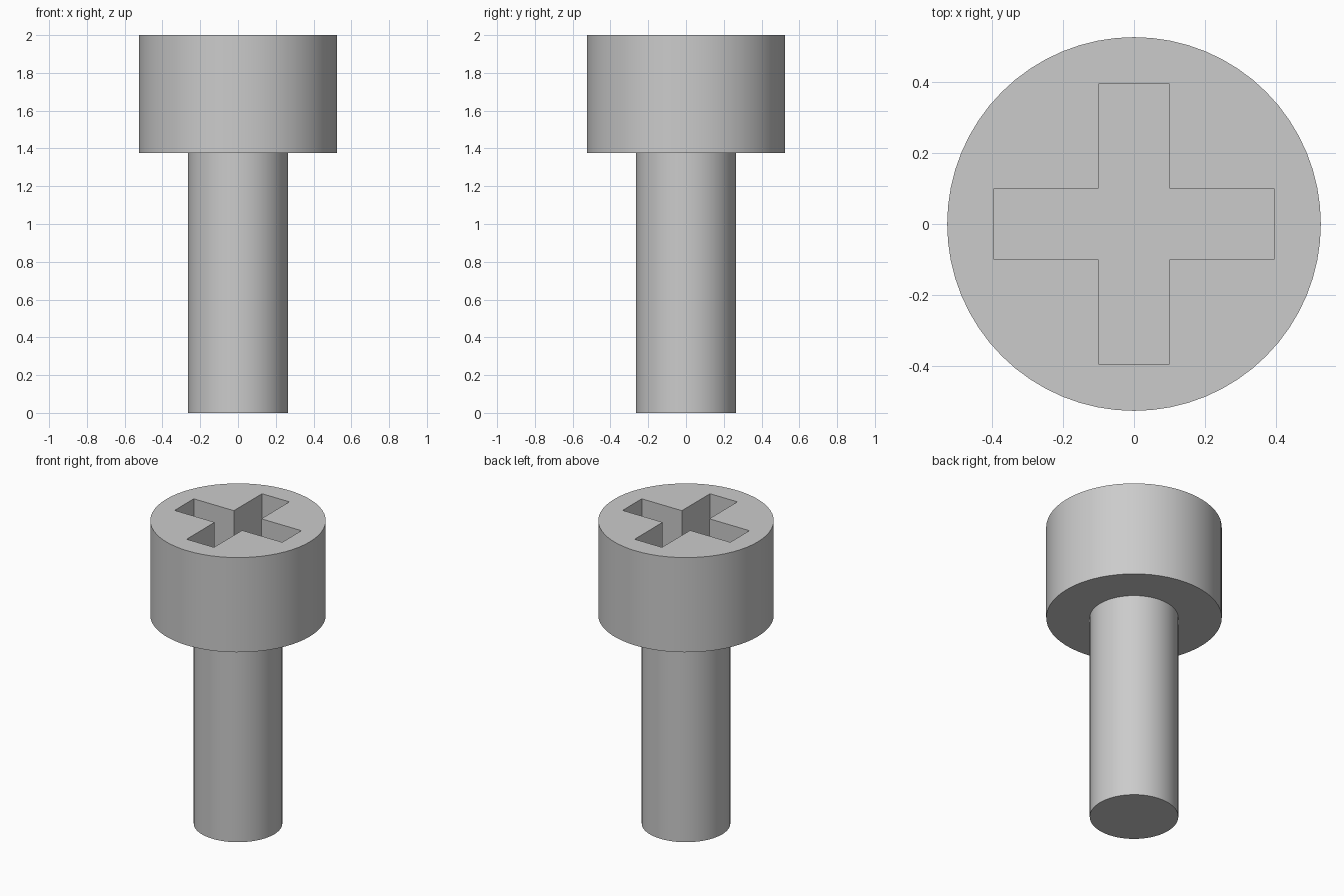
import bpy
import bmesh
from math import cos, sin, pi, radians

cube = bpy.data.objects.get("Cube")
if cube:
    bpy.data.objects.remove(cube, do_unlink=True)

# Plain grey metal
GREY = (0.6, 0.6, 0.6, 1.0)
metal = bpy.data.materials.new("grey_metal")
metal.use_nodes = True
metal.diffuse_color = GREY
metal.node_tree.nodes["Principled BSDF"].inputs["Base Color"].default_value = GREY


def prism(name, outline, bottom, top):
    """Extrude a counter-clockwise xy outline from bottom to top."""
    bm = bmesh.new()
    base = bm.faces.new([bm.verts.new((x, y, bottom)) for x, y in outline])
    side = bmesh.ops.extrude_face_region(bm, geom=[base], use_keep_orig=True)
    lifted = [v for v in side["geom"] if isinstance(v, bmesh.types.BMVert)]
    bmesh.ops.translate(bm, verts=lifted, vec=(0, 0, top - bottom))
    bmesh.ops.recalc_face_normals(bm, faces=bm.faces)
    mesh = bpy.data.meshes.new(name)
    bm.to_mesh(mesh)
    bm.free()
    mesh.materials.append(metal)
    obj = bpy.data.objects.new(name, mesh)
    bpy.context.collection.objects.link(obj)
    return obj


def circle(radius, sides=64):
    return [(radius * cos(2 * pi * i / sides), radius * sin(2 * pi * i / sides))
            for i in range(sides)]


def activate(obj):
    bpy.ops.object.select_all(action="DESELECT")
    obj.select_set(True)
    bpy.context.view_layer.objects.active = obj


HEAD_BOTTOM, TOP = 1.375, 2.0
ARM, HALF_WIDTH, DEPTH = 0.393, 0.1, 0.31

# Shank, seated a little way into the head
shank = prism("shank", circle(0.265), 0, HEAD_BOTTOM + 0.05)

# Cylindrical head
head = prism("head", circle(0.525), HEAD_BOTTOM, TOP)

# Cross-shaped drive recess: one quarter of the outline turned four times
quarter = [(ARM, -HALF_WIDTH), (ARM, HALF_WIDTH), (HALF_WIDTH, HALF_WIDTH)]
cross = []
for turn in range(4):
    cross += quarter
    quarter = [(-y, x) for x, y in quarter]
cutter = prism("recess_cutter", cross, TOP - DEPTH, TOP + 0.1)
cutter.hide_render = True

cut = head.modifiers.new("drive_recess", "BOOLEAN")
cut.operation = "DIFFERENCE"
cut.solver = "EXACT"
cut.object = cutter
activate(head)
bpy.ops.object.modifier_apply(modifier=cut.name)
bpy.data.objects.remove(cutter, do_unlink=True)

# Smooth round sides, crisp rims
for part in (head, shank):
    activate(part)
    bpy.ops.object.shade_smooth_by_angle(angle=radians(30))
